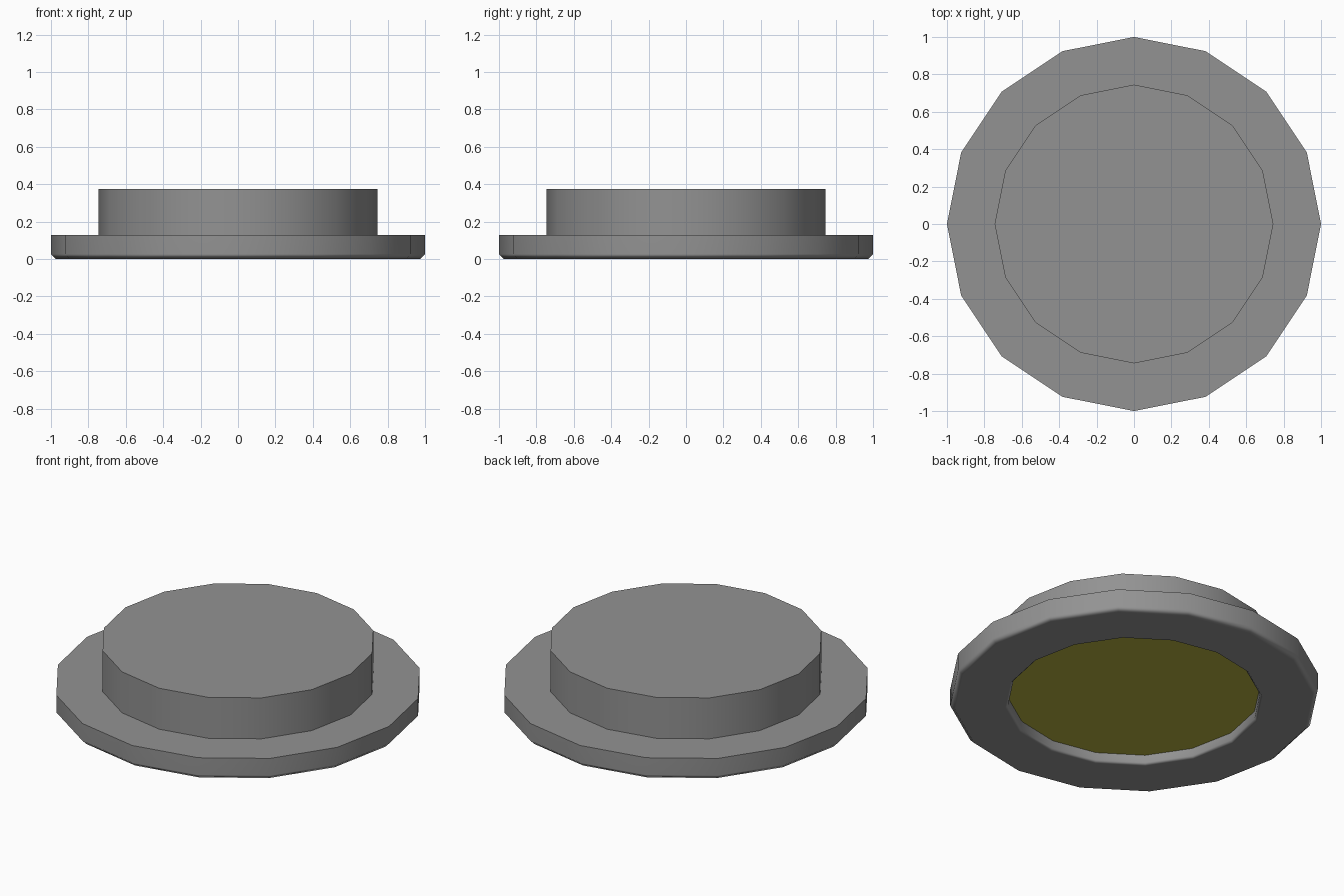
import bpy, math

if "Cube" in bpy.data.objects:
    bpy.data.objects.remove(bpy.data.objects["Cube"])

SIDES = 16


def material(name, color):
    mat = bpy.data.materials.new(name)
    mat.diffuse_color = (*color, 1)
    mat.use_nodes = True
    mat.node_tree.nodes["Principled BSDF"].inputs["Base Color"].default_value = mat.diffuse_color
    return mat


def lathe(name, profile, mat, cap_start=False, cap_end=False):
    """Revolve (radius, z) points around z; the profile runs bottom/inside to top/outside."""
    verts, faces = [], []
    for r, z in profile:
        for i in range(SIDES):
            a = 2 * math.pi * i / SIDES
            verts.append((r * math.cos(a), r * math.sin(a), z))
    for k in range(len(profile) - 1):
        for i in range(SIDES):
            j = (i + 1) % SIDES
            a, b = k * SIDES, (k + 1) * SIDES
            faces.append((a + i, a + j, b + j, b + i))
    if cap_start:
        faces.append(tuple(reversed(range(SIDES))))
    if cap_end:
        top = (len(profile) - 1) * SIDES
        faces.append(tuple(range(top, top + SIDES)))
    mesh = bpy.data.meshes.new(name)
    mesh.from_pydata(verts, [], faces)
    mesh.update()
    mesh.materials.append(mat)
    obj = bpy.data.objects.new(name, mesh)
    bpy.context.collection.objects.link(obj)
    bpy.ops.object.select_all(action='DESELECT')
    obj.select_set(True)
    bpy.context.view_layer.objects.active = obj
    bpy.ops.object.shade_smooth_by_angle(angle=math.radians(60))
    return obj


# Lamp body: recess wall, chamfered rim, flange and raised drum
housing = lathe("lamp_housing", [
    (0.685, 0.06), (0.685, 0.015), (0.70, 0.0),
    (0.973, 0.0), (1.0, 0.027), (1.0, 0.13),
    (0.745, 0.13), (0.745, 0.375)],
    material("dark_grey", (0.29, 0.29, 0.29)), cap_end=True)
# Keep the broad underside flat, with the shading blend confined to the chamfers
weighted = housing.modifiers.new("flat_underside", 'WEIGHTED_NORMAL')
weighted.keep_sharp = True
weighted.weight = 80

# Recessed yellow lens on the underside
lens = lathe("lens", [(0.685, 0.06)],
             material("lens_yellow", (0.46, 0.44, 0.05)), cap_start=True)
